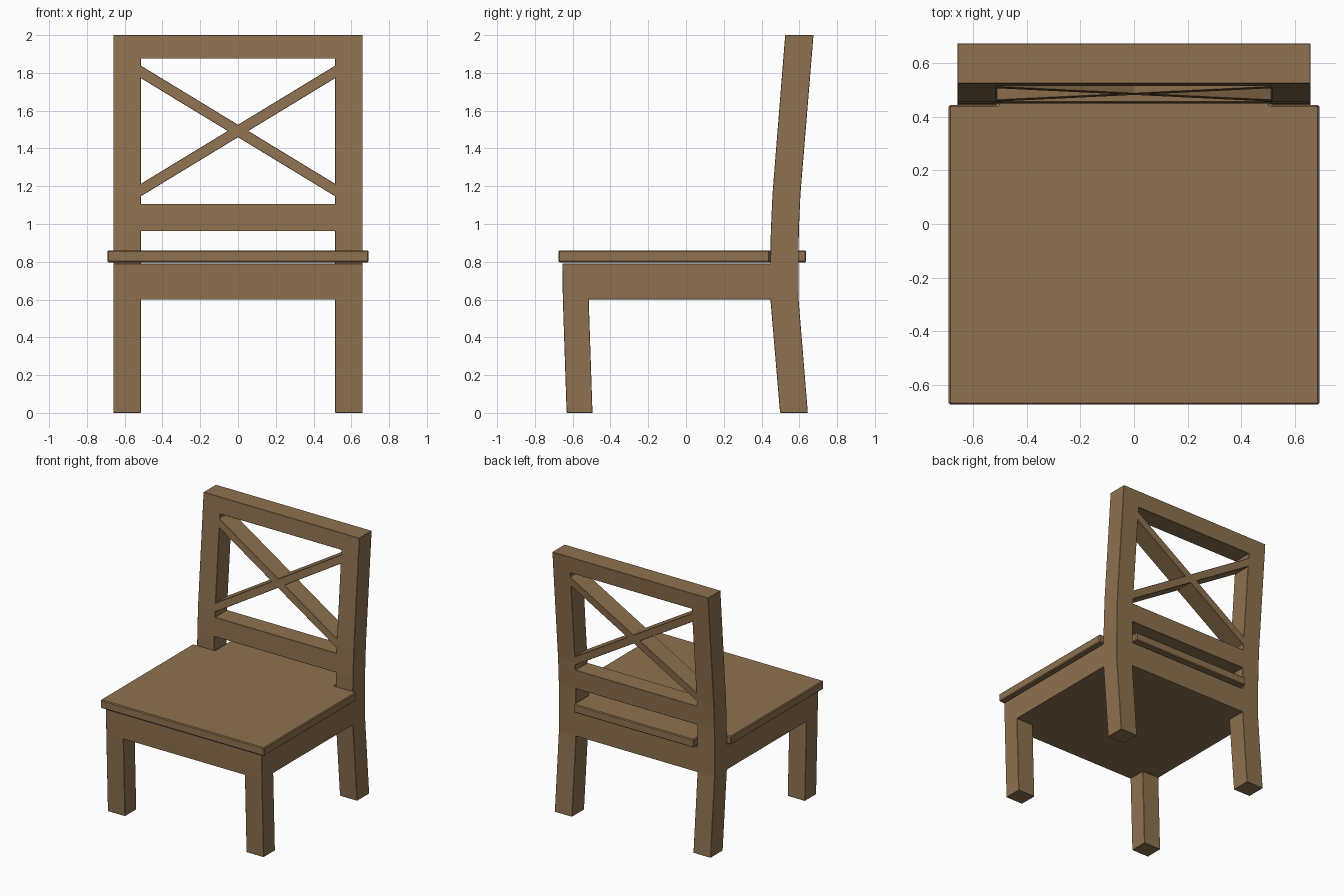
import bpy, bmesh
from mathutils import Vector

if "Cube" in bpy.data.objects:
    bpy.data.objects.remove(bpy.data.objects["Cube"])

wood = bpy.data.materials.new("wood")
wood.diffuse_color = (0.27, 0.165, 0.08, 1)
wood.use_nodes = True
wood.node_tree.nodes["Principled BSDF"].inputs["Base Color"].default_value = wood.diffuse_color


def prisms(name, outlines, axis, lo, hi):
    """One object made of flat outlines, each extruded along an axis."""
    bm = bmesh.new()
    for pts in outlines:
        place = {'X': lambda a, b: (lo, a, b),
                 'Y': lambda a, b: (a, lo, b),
                 'Z': lambda a, b: (a, b, lo)}[axis]
        face = bm.faces.new([bm.verts.new(place(a, b)) for a, b in pts])
        ext = bmesh.ops.extrude_face_region(bm, geom=[face])
        step = Vector([hi - lo if c == axis else 0 for c in 'XYZ'])
        bmesh.ops.translate(bm, vec=step, verts=[
            v for v in ext['geom'] if isinstance(v, bmesh.types.BMVert)])
    bmesh.ops.recalc_face_normals(bm, faces=bm.faces)
    me = bpy.data.meshes.new(name)
    bm.to_mesh(me)
    bm.free()
    ob = bpy.data.objects.new(name, me)
    bpy.context.collection.objects.link(ob)
    return ob


def ease_edges(ob, width):
    mod = ob.modifiers.new("eased edges", 'BEVEL')
    mod.width = width
    mod.segments = 1
    mod.limit_method = 'ANGLE'
    mod.angle_limit = 0.6
    ob.data.materials.append(wood)


# Frame: side profile of front leg, apron, back leg and raked back
side = [(-0.632, 0), (-0.495, 0), (-0.515, 0.6), (0.447, 0.6), (0.498, 0),
        (0.645, 0), (0.596, 0.6), (0.597, 0.96), (0.606, 1.16), (0.675, 2),
        (0.525, 2), (0.458, 1.16), (0.449, 0.96), (0.446, 0.79), (-0.655, 0.79),
        (-0.652, 0.6)]
frame = prisms("chair_frame", [side], 'X', -0.66, 0.66)

# Openings seen from the front: between legs, slot above seat, around the X
w = 0.514
mid, half, rise = 1.4925, 0.033, 0.3125
v = half * w / rise
box = lambda z0, z1: [(-w, z0), (w, z0), (w, z1), (-w, z1)]
openings = [
    box(-0.1, 0.6),
    box(0.79, 0.962),
    [(-w, 1.875), (w, 1.875), (w, mid + rise + half), (0, mid + half),
     (-w, mid + rise + half)],
    [(-w, 1.107), (w, 1.107), (w, mid - rise - half), (0, mid - half),
     (-w, mid - rise - half)],
]
for s in (-1, 1):
    openings.append([(s * w, mid + rise - half), (s * v, mid),
                     (s * w, mid - rise + half)])
cutter = prisms("frame_openings", openings, 'Y', -1, 1)
cutter.hide_render = True
cutter.hide_viewport = True
cut = frame.modifiers.new("openings", 'BOOLEAN')
cut.operation = 'DIFFERENCE'
cut.solver = 'EXACT'
cut.object = cutter
ease_edges(frame, 0.006)

# Seat board, notched around the back posts
half_seat = [(0.692, -0.675), (0.692, 0.444), (0.508, 0.444), (0.508, 0.635)]
outline = half_seat + [(-x, y) for x, y in reversed(half_seat)]
seat = prisms("seat", [outline], 'Z', 0.797, 0.861)
ease_edges(seat, 0.006)
